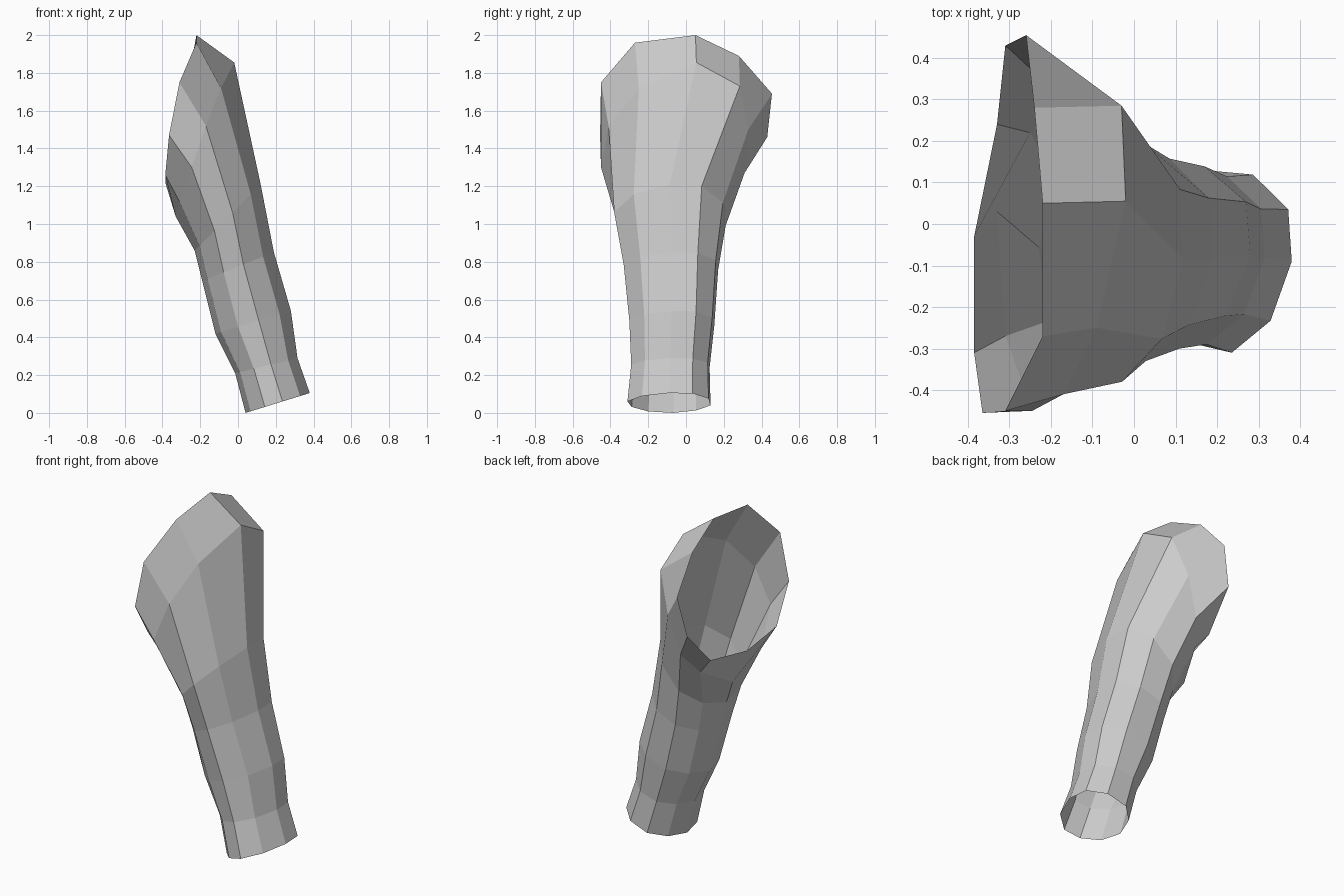
import bpy, bmesh

# Shoulder opening: ten columns, starting at the crown and going round by the front
opening = [(-.22, .05, 2.0), (-.22, -.27, 1.96), (-.31, -.45, 1.75), (-.365, -.455, 1.47),
           (-.385, -.31, 1.26), (-.385, -.03, 1.22), (-.33, .24, 1.25), (-.31, .43, 1.46),
           (-.26, .455, 1.69), (-.24, .28, 1.89)]

# Flared upper-arm ring just below the opening
upper = [(-.02, .055, 1.855), (-.09, -.25, 1.72), (-.17, -.41, 1.52), (-.245, -.45, 1.30),
         (-.31, -.27, 1.12), (-.33, .03, 1.04), (-.25, .22, 1.15), (-.18, .31, 1.27),
         (-.11, .33, 1.50), (-.03, .285, 1.73)]

# Unit cross-section (across, depth) shared by the lower rings
section = [(1, 0), (.7, -.65), (.15, -1), (-.4, -.9), (-.85, -.5),
           (-1, .1), (-.75, .65), (-.25, 1), (.45, .95), (.95, .57)]

# Lower rings: left x, left z, right x, right z, front y, back y
lower = [(-.23, .86, .12, 1.21, -.38, .21),
         (-.19, .70, .19, .85, -.33, .17),
         (-.12, .42, .28, .54, -.30, .15),
         (-.015, .21, .315, .29, -.29, .125),
         (.04, 0, .38, .105, -.31, .13)]


def tilted_ring(x0, z0, x1, z1, y0, y1):
    return [((x0 + x1) / 2 + s * (x1 - x0) / 2,
             (y0 + y1) / 2 + t * (y1 - y0) / 2,
             (z0 + z1) / 2 + s * (z1 - z0) / 2) for s, t in section]


# Loft the open sleeve shell through all rings
bm = bmesh.new()
rings = [[bm.verts.new(p) for p in ring]
         for ring in [opening, upper] + [tilted_ring(*r) for r in lower]]
for a, b in zip(rings, rings[1:]):
    for i in range(10):
        j = (i + 1) % 10
        bm.faces.new((a[i], a[j], b[j], b[i]))
bmesh.ops.recalc_face_normals(bm, faces=bm.faces)

mesh = bpy.data.meshes.new("sleeve")
bm.to_mesh(mesh)
bm.free()
bpy.context.collection.objects.link(bpy.data.objects.new("sleeve", mesh))
